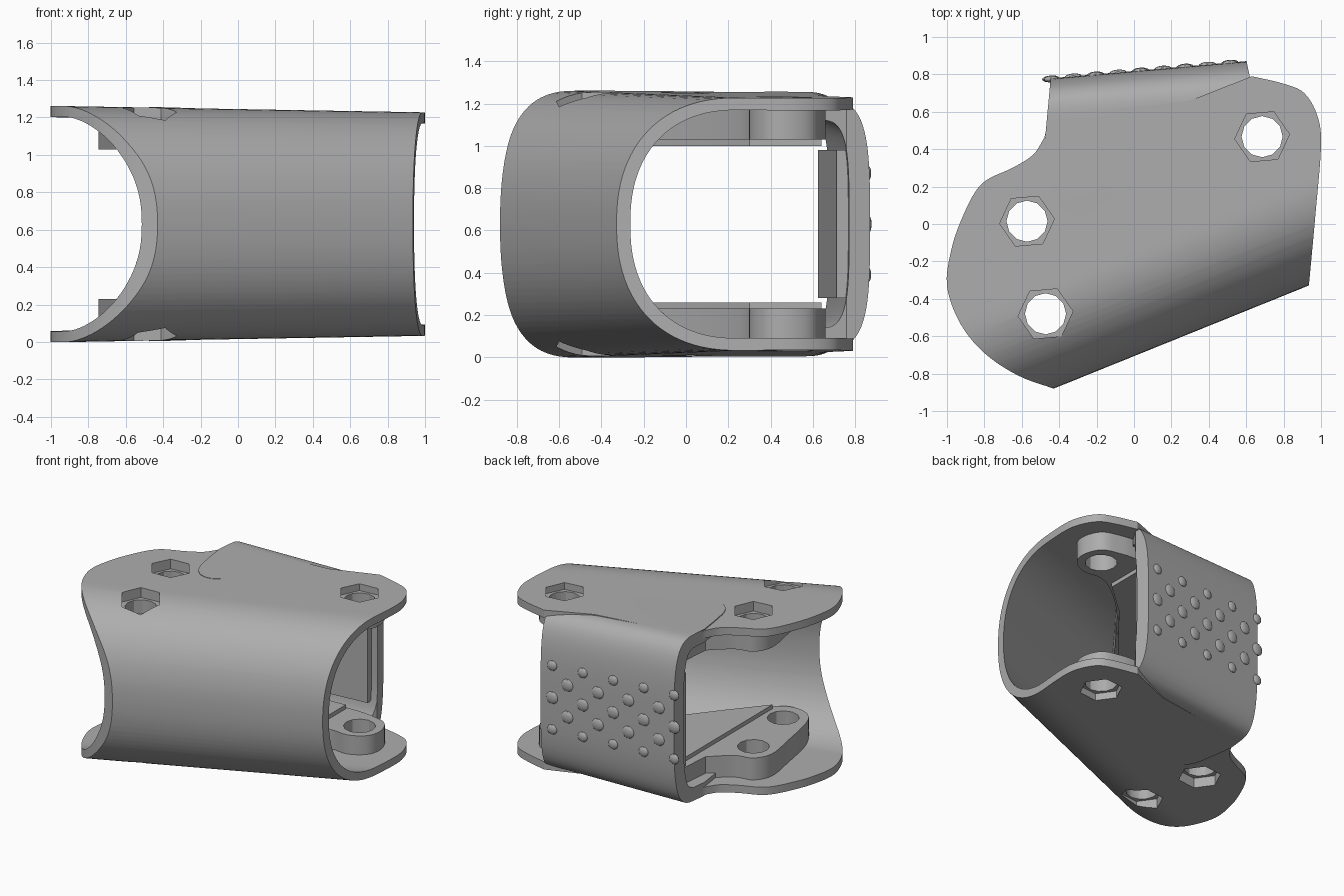
import bpy, bmesh, math
from mathutils import Vector, Matrix

if "Cube" in bpy.data.objects:
    bpy.data.objects.remove(bpy.data.objects["Cube"])

MID = 0.63  # height of the mirror plane

grey = bpy.data.materials.new("grey_plastic")
grey.use_nodes = True
grey.diffuse_color = (0.42, 0.42, 0.42, 1)
grey.node_tree.nodes["Principled BSDF"].inputs["Base Color"].default_value = (0.42, 0.42, 0.42, 1)


def make(name, bm):
    bmesh.ops.recalc_face_normals(bm, faces=bm.faces[:])
    mesh = bpy.data.meshes.new(name)
    bm.to_mesh(mesh)
    bm.free()
    mesh.materials.append(grey)
    obj = bpy.data.objects.new(name, mesh)
    bpy.context.collection.objects.link(obj)
    return obj


def loft(name, ring_a, ring_b):
    """Solid between two matching closed rings."""
    bm = bmesh.new()
    a = [bm.verts.new(p) for p in ring_a]
    b = [bm.verts.new(p) for p in ring_b]
    bm.faces.new(a)
    bm.faces.new(b)
    for i in range(len(a)):
        j = (i + 1) % len(a)
        bm.faces.new((a[i], a[j], b[j], b[i]))
    return make(name, bm)


def prism(name, outline, z0, z1):
    return loft(name, [(x, y, z0) for x, y in outline], [(x, y, z1) for x, y in outline])


def smooth_path(pts, steps=5):
    """Curve through the points."""
    p = [Vector(q) for q in pts]
    p = [p[0] * 2 - p[1]] + p + [p[-1] * 2 - p[-2]]
    out = []
    for i in range(1, len(p) - 2):
        for k in range(steps):
            t = k / steps
            out.append(0.5 * (2 * p[i] + (p[i + 1] - p[i - 1]) * t
                       + (2 * p[i - 1] - 5 * p[i] + 4 * p[i + 1] - p[i + 2]) * t * t
                       + (3 * p[i] - p[i - 1] - 3 * p[i + 1] + p[i + 2]) * t ** 3))
    return out + [p[-2]]


def boolean(obj, other, op):
    mod = obj.modifiers.new("cut", 'BOOLEAN')
    mod.operation, mod.solver, mod.object = op, 'EXACT', other
    deps = bpy.context.evaluated_depsgraph_get()
    mesh = bpy.data.meshes.new_from_object(obj.evaluated_get(deps))
    obj.modifiers.clear()
    obj.data = mesh
    bpy.data.objects.remove(other)


def sleeve(name, angle, side, face, depth, power, reach, wall, heights):
    """U-shaped channel with a superellipse nose, tapering along its length."""
    along = Vector((math.cos(angle), math.sin(angle), 0))
    across = Vector((-along.y, along.x, 0))

    def curve(inset, half):
        pts = []
        for i in range(49):
            t = math.pi * (i / 48 - 0.5)
            q = (depth - inset) * math.cos(t) ** (2 / power) if 0 < i < 48 else 0
            z = (half - inset) * math.copysign(abs(math.sin(t)) ** (2 / power), t)
            pts.append((face + side * (depth - q), z))
        return [(reach, pts[0][1])] + pts + [(reach, pts[-1][1])]

    rings = []
    for s, half in heights:
        ring = curve(0, half)
        if wall:
            ring += curve(wall, half)[::-1]
        rings.append([along * s + across * q + Vector((0, 0, MID + z)) for q, z in ring])
    return loft(name, *rings)


# Main shell, trimmed to its plan outline
tilt = math.radians(22)
taper = ((-1.3, 0.635), (1.3, 0.593))
shell = sleeve("shell", tilt, 1, -0.655, 0.52, 2.3, 1.2, 0.058, taper)
left_edge = smooth_path([(-0.43, -0.88), (-0.62, -0.81), (-0.8, -0.69), (-0.93, -0.53), (-1, -0.33),
                         (-0.975, -0.13), (-0.92, 0.03), (-0.85, 0.17), (-0.78, 0.24), (-0.65, 0.3),
                         (-0.54, 0.37), (-0.48, 0.46)])
right_edge = smooth_path([(0.63, 0.79), (0.8, 0.75), (0.91, 0.7), (0.98, 0.58), (1, 0.42),
                          (0.97, 0.05), (0.935, -0.33)])
plan = left_edge + [(-0.45, 0.57), (0.3, 0.66)] + right_edge + [(0.92, -1.3), (-0.43, -1.3)]
boolean(shell, prism("trim", plan, -1, 2), 'INTERSECT')

# Back panel wrapping over the top and bottom
lean = math.radians(5)
panel = sleeve("panel", lean, -1, 0.815, 0.24, 3.6, -0.3, 0.1, ((-0.6, 0.632), (0.8, 0.585)))
tongue = smooth_path([(-0.475, 0.46), (-0.45, 0.28), (-0.42, 0.14), (-0.36, 0.06), (-0.28, 0.04),
                      (-0.2, 0.08), (0, 0.23), (0.3, 0.43), (0.5, 0.58), (0.625, 0.76)])
boolean(panel, prism("trim", tongue + [(0.585, 0.95), (-0.43, 0.95)], -1, 2), 'INTERSECT')
boolean(shell, panel, 'UNION')

# Rib along the inside of the panel
turn = Matrix.Rotation(lean, 2)
rib_plan = [turn @ Vector(p) for p in ((-0.38, 0.66), (0.64, 0.66), (0.64, 0.74), (-0.38, 0.74))]
boolean(shell, prism("rib", rib_plan, 0.28, 0.98), 'UNION')

# Thick mounting pads inside the top and bottom
pad_plan = smooth_path([(-0.4, 0.34), (-0.55, 0.21), (-0.68, 0.17), (-0.745, 0.04), (-0.71, -0.2),
                        (-0.65, -0.5), (-0.58, -0.62), (-0.46, -0.66), (-0.32, -0.6), (-0.1, -0.32),
                        (0.2, 0.05), (0.5, 0.29), (0.7, 0.3), (0.82, 0.37), (0.85, 0.48),
                        (0.8, 0.6), (0.68, 0.645), (0.45, 0.66), (-0.38, 0.62)])
step_plan = [(-0.33, 0.6), (-0.33, -0.56), (-0.1, -0.29), (0.2, 0.08), (0.45, 0.3), (0.45, 0.64)]
for up in (-1, 1):
    for outline, inner in ((pad_plan, 0.40), (step_plan, 0.37)):
        lo, hi = sorted((MID + up * inner, MID + up * 0.8))
        pad = prism("pad", outline, lo, hi)
        filled = sleeve("fill", tilt, 1, -0.63, 0.5, 2.3, 1.2, 0,
                        [(s, h - 0.025) for s, h in taper])
        boolean(pad, filled, 'INTERSECT')
        boolean(shell, pad, 'UNION')


# Bolt holes with hexagonal recesses on both outer faces
def polygon(x, y, radius, sides, turn):
    return [(x + radius * math.cos(turn + 2 * math.pi * i / sides),
             y + radius * math.sin(turn + 2 * math.pi * i / sides)) for i in range(sides)]


for x, y in ((-0.572, 0.015), (-0.473, -0.48), (0.685, 0.467)):
    boolean(shell, prism("bore", polygon(x, y, 0.11, 12, 0), -1, 2), 'DIFFERENCE')
    for lo, hi in ((-1, 0.08), (1.18, 2)):
        boolean(shell, prism("nut_seat", polygon(x, y, 0.147, 6, lean), lo, hi), 'DIFFERENCE')

# Grip studs on the back panel, in staggered columns
bm = bmesh.new()
for col in range(9):
    rows = (-0.24, 0, 0.24) if col % 2 == 0 else (-0.12, 0.12)
    for dz in rows:
        spot = turn @ Vector((0.585 - 0.12 * col, 0.812 - 0.1 * abs(dz) ** 3))
        radius = 0.047 if abs(dz) < 0.2 else 0.038
        place = (Matrix.Translation((spot.x, spot.y, MID + dz)) @ Matrix.Rotation(lean, 4, 'Z')
                 @ Matrix.Diagonal((radius, 0.018, radius, 1)))
        bmesh.ops.create_uvsphere(bm, u_segments=16, v_segments=8, radius=1, matrix=place)
studs = make("grip_studs", bm)

for obj in (shell, studs):
    bpy.ops.object.select_all(action='DESELECT')
    obj.select_set(True)
    bpy.context.view_layer.objects.active = obj
    bpy.ops.object.shade_smooth_by_angle(angle=math.radians(30))
